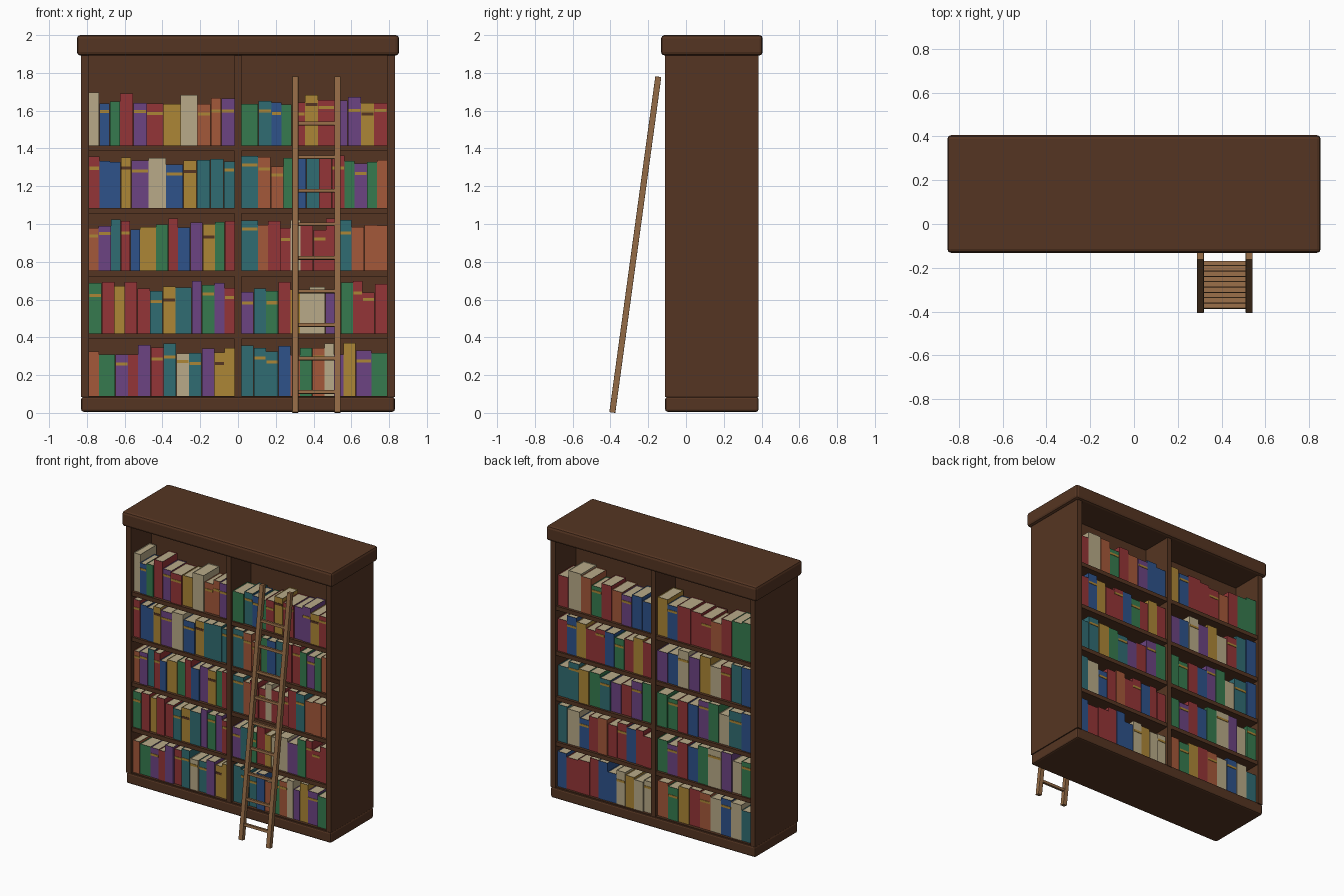
import bpy, bmesh, math, random
from mathutils import Matrix, Vector

if "Cube" in bpy.data.objects:
    bpy.data.objects.remove(bpy.data.objects["Cube"])

random.seed(7)

PALETTE = {  # sRGB 0-255, converted to linear below
    'w': ("dark_wood", (85, 53, 34)), 'l': ("ladder_wood", (148, 107, 70)),
    'r': ("red_cloth", (148, 53, 55)), 'b': ("blue_cloth", (46, 82, 138)),
    'g': ("green_cloth", (54, 122, 78)), 'p': ("purple_cloth", (108, 68, 130)),
    'y': ("gold_cloth", (172, 134, 54)), 'c': ("cream_paper", (184, 170, 136)),
    't': ("teal_cloth", (48, 108, 114)), 'o': ("orange_cloth", (164, 88, 58)),
}
KEYS = list(PALETTE)
MATS = []
for name, rgb in PALETTE.values():
    m = bpy.data.materials.new(name)
    m.diffuse_color = [((v / 255 + 0.055) / 1.055) ** 2.4 for v in rgb] + [1]
    m.use_nodes = True
    m.node_tree.nodes["Principled BSDF"].inputs["Base Color"].default_value = m.diffuse_color
    MATS.append(m)


def add_box(bm, lo, hi, mat=0):
    """Axis-aligned box between two corners; returns its faces."""
    lo, hi = Vector(lo), Vector(hi)
    mtx = Matrix.Translation((lo + hi) / 2) @ Matrix.Diagonal((*(hi - lo), 1))
    verts = bmesh.ops.create_cube(bm, size=1, matrix=mtx)['verts']
    faces = list({f for v in verts for f in v.link_faces})
    for f in faces:
        f.material_index = mat
    return faces


def finish(bm, name, mats, bevel=0):
    me = bpy.data.meshes.new(name)
    bm.to_mesh(me)
    bm.free()
    ob = bpy.data.objects.new(name, me)
    bpy.context.collection.objects.link(ob)
    for m in mats:
        me.materials.append(m)
    if bevel:
        mod = ob.modifiers.new("bevel", 'BEVEL')
        mod.width, mod.segments = bevel, 2
    return ob


def box(name, lo, hi, key='w', bevel=0):
    bm = bmesh.new()
    add_box(bm, lo, hi)
    return finish(bm, name, [MATS[KEYS.index(key)]], bevel)


# Case: mid plane at YM, open on both long sides
YM, Y0, Y1 = 0.137, -0.11, 0.384
SHELF_Z = [0.09 + 0.3315 * i for i in range(5)]
box("plinth", (-0.83, Y0, 0.006), (0.83, Y1, 0.085), bevel=0.012)
box("crown", (-0.853, -0.132, 1.892), (0.853, 0.406, 2.0), bevel=0.018)
for s, side in ((-1, "left"), (1, "right")):
    a, b = sorted((s * 0.79, s * 0.83))
    box("side_panel_" + side, (a, Y0, 0.085), (b, Y1, 1.893))
box("centre_divider", (-0.018, Y0 + 0.004, 0.085), (0.018, Y1 - 0.004, 1.893))
box("back_panel", (-0.79, YM - 0.01, 0.085), (0.79, YM + 0.01, 1.893))
for i, z in enumerate(SHELF_Z):
    low = 0.08 if i == 0 else z - 0.03
    box(f"shelf_{i + 1}", (-0.79, Y0 + 0.008, low), (0.79, Y1 - 0.008, z))

# Books, one letter per volume: - narrow, + wide, * banded spine.
# Bottom shelf first, left to right as the viewer of that side sees them
FRONT = [("o- g+ p* r- p r* t* c* t* p y-* y-", "t t* t* b o- g* o* c- p- y p+* g+"),
         ("g* r y- r r t* y* t+ p- g* p- r-*", "p* t g* r y- c- c+ p+ g r-* r* r"),
         ("o-* p* t- r-* b- y+ g r- b p y* g- r-", "t+* o- r r-* c- r r* r t* o o o-"),
         ("r-* b- b- y-* p+* c+ b+* y* t t t-*", "t+* o* o* g- b t r r* g- p* g- o-"),
         ("c- b-* g- r p* r+* y+ c+ o* o-* p*", "g+ t* b-* g- r* y* r+* p p* y* r*")]
BACK = [("b r+ r+ r b b c* y c c*", "o g* y r o* c b* c t"),
        ("t c+ b* r o r r* b r- r", "g p* r b g c+* p c g*"),
        ("t t* y g t* p r p* g", "g g* r b p* g c t+* b"),
        ("r b* y r r* b g* r y r", "p b c* p y c r* t b"),
        ("r c+ o g* r o p* b b", "y b* r+ r r* o r g g")]
WIDTH = {'-': 0.78, '+': 1.28}


def book_row(name, row, x0, x1, z, back):
    """Fill a compartment with books; the back side is the front turned 180 degrees."""
    books = row.split()
    widths = [next((WIDTH[c] for c in b if c in WIDTH), 1) for b in books]
    scale = (x1 - x0) / sum(widths)
    bm = bmesh.new()
    x = x0
    cream = KEYS.index('c')
    for b, w in zip(books, widths):
        k = b[0]
        w *= scale
        h = random.uniform(0.215, 0.28)
        yf = Y0 + random.uniform(0.018, 0.032)
        yb = yf + random.uniform(0.165, 0.185)
        faces = add_box(bm, (x + 0.0006, yf, z), (x + w - 0.0006, yb, z + h), KEYS.index(k))
        # page block sunk between the covers
        top = max(faces, key=lambda f: f.calc_center_median().z)
        bmesh.ops.inset_individual(bm, faces=[top], thickness=0.004, depth=-0.004)
        top.material_index = cream
        # spine band
        if '*' in b:
            zb = z + h * random.uniform(0.68, 0.8)
            band = 'w' if k == 'y' else 'y'
            add_box(bm, (x + 0.003, yf - 0.003, zb), (x + w - 0.003, yf + 0.002, zb + 0.016),
                    KEYS.index(band))
        x += w
    if back:
        bm.transform(Matrix.Translation((0, 2 * YM, 0)) @ Matrix.Rotation(math.pi, 4, 'Z'))
    finish(bm, name, MATS)


for side, rows in (("front", FRONT), ("back", BACK)):
    for i, (left, right) in enumerate(rows):
        for half, row, x0, x1 in (("left", left, -0.789, -0.019), ("right", right, 0.019, 0.789)):
            book_row(f"books_{side}_{half}_{i + 1}", row, x0, x1, SHELF_Z[i], side == "back")

# Leaning ladder: built upright, then tilted back against the case
LEAN = math.atan2(0.243, 1.775)
LENGTH = math.hypot(0.243, 1.778)
tilt = Matrix.Translation((0, -0.390, 0.002)) @ Matrix.Rotation(-LEAN, 4, 'X')
for x, side in ((0.303, "left"), (0.526, "right")):
    bm = bmesh.new()
    add_box(bm, (x - 0.016, -0.016, 0), (x + 0.016, 0.016, LENGTH))
    bm.transform(tilt)
    finish(bm, "ladder_rail_" + side, [MATS[KEYS.index('l')]], 0.002)
for i in range(9):
    bm = bmesh.new()
    z = (0.109 + 0.1775 * i) / math.cos(LEAN)
    add_box(bm, (0.305, -0.011, z - 0.009), (0.524, 0.011, z + 0.009))
    bm.transform(tilt)
    finish(bm, f"ladder_rung_{i + 1}", [MATS[KEYS.index('l')]])
